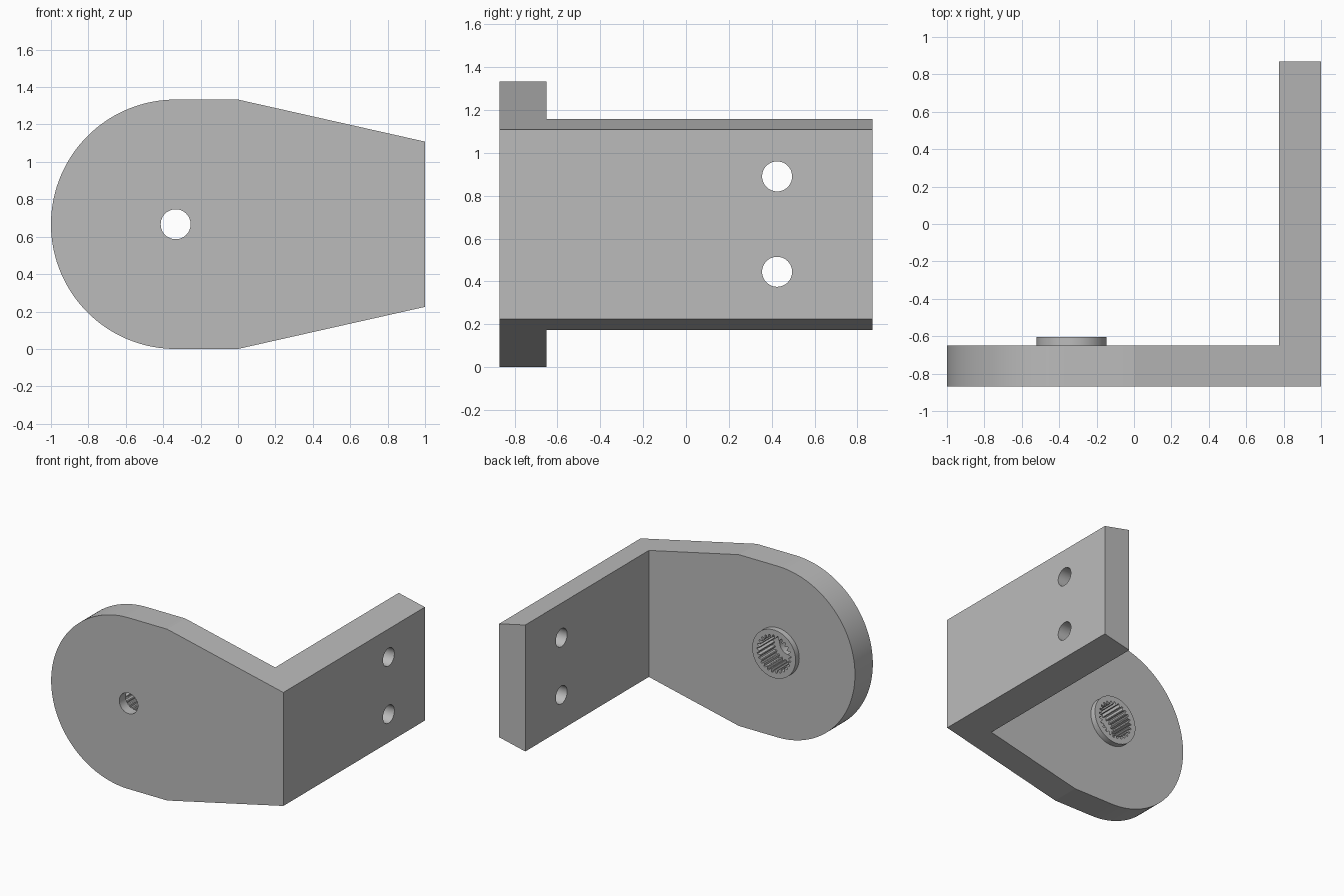
import bpy, bmesh
from math import cos, sin, pi, radians
from mathutils import Vector

if "Cube" in bpy.data.objects:
    bpy.data.objects.remove(bpy.data.objects["Cube"])

grey = bpy.data.materials.new("plain grey")
grey.use_nodes = True
grey.diffuse_color = (0.5, 0.5, 0.5, 1)
grey.node_tree.nodes["Principled BSDF"].inputs["Base Color"].default_value = (0.5, 0.5, 0.5, 1)

FRONT, BACK = -0.87, 0.87       # depth of the whole bracket
INNER = -0.65                   # back of the pivot plate
ARM = 0.775                     # inside face of the mounting arm
R = 2 / 3                       # radius of the rounded end
PX, PZ = -1 / 3, R              # pivot centre


def prism(name, points, sweep):
    """Extrude a closed outline of 3D points along a vector."""
    bm = bmesh.new()
    face = bm.faces.new([bm.verts.new(p) for p in points])
    out = bmesh.ops.extrude_face_region(bm, geom=[face])
    moved = [g for g in out["geom"] if isinstance(g, bmesh.types.BMVert)]
    bmesh.ops.translate(bm, verts=moved, vec=Vector(sweep))
    bmesh.ops.recalc_face_normals(bm, faces=bm.faces)
    mesh = bpy.data.meshes.new(name)
    bm.to_mesh(mesh)
    bm.free()
    obj = bpy.data.objects.new(name, mesh)
    bpy.context.collection.objects.link(obj)
    mesh.materials.append(grey)
    return obj


def ring(radii, steps):
    """Points around a circle, cycling through the given radii."""
    return [(radii[i % len(radii)] * cos(2 * pi * i / steps),
             radii[i % len(radii)] * sin(2 * pi * i / steps)) for i in range(steps)]


def pivot_prism(name, radii, steps, y0, y1):
    points = [(PX + u, y0, PZ + v) for u, v in ring(radii, steps)]
    return prism(name, points, (0, y1 - y0, 0))


def combine(target, tool, operation):
    mod = target.modifiers.new(tool.name, "BOOLEAN")
    mod.operation, mod.solver, mod.object = operation, "EXACT", tool
    bpy.context.view_layer.objects.active = target
    bpy.ops.object.modifier_apply(modifier=mod.name)
    bpy.data.objects.remove(tool)


# Rounded and tapered side outline, swept through the full depth
arc = [(PX - R * sin(pi * i / 72), PZ + R * cos(pi * i / 72)) for i in range(73)]
outline = arc + [(0, 0), (1, 0.225), (1, 2 * R - 0.225), (0, 2 * R)]
bracket = prism("bracket", [(x, FRONT, z) for x, z in outline], (0, BACK - FRONT, 0))

# Clear the inside of the L
space = prism("space_cutter", [(-2, INNER, -1), (ARM, INNER, -1), (ARM, 2, -1), (-2, 2, -1)], (0, 0, 4))
combine(bracket, space, "DIFFERENCE")

# Raised collar, toothed socket and through hole at the pivot
combine(bracket, pivot_prism("collar", [0.187], 64, -0.7, -0.605), "UNION")
combine(bracket, pivot_prism("socket_cutter", [0.147, 0.147, 0.125, 0.125], 100, -0.79, -0.5), "DIFFERENCE")
combine(bracket, pivot_prism("pivot_hole_cutter", [0.08], 48, -1, -0.7), "DIFFERENCE")

# Two screw holes through the mounting arm
for z in (0.445, 0.89):
    points = [(0.6, 0.425 + u, z + v) for u, v in ring([0.07], 48)]
    combine(bracket, prism("screw_hole_cutter", points, (0.6, 0, 0)), "DIFFERENCE")

# Smooth the round walls, keep the edges sharp
bpy.ops.object.select_all(action="DESELECT")
bracket.select_set(True)
bpy.context.view_layer.objects.active = bracket
bpy.ops.object.shade_smooth_by_angle(angle=radians(10))
